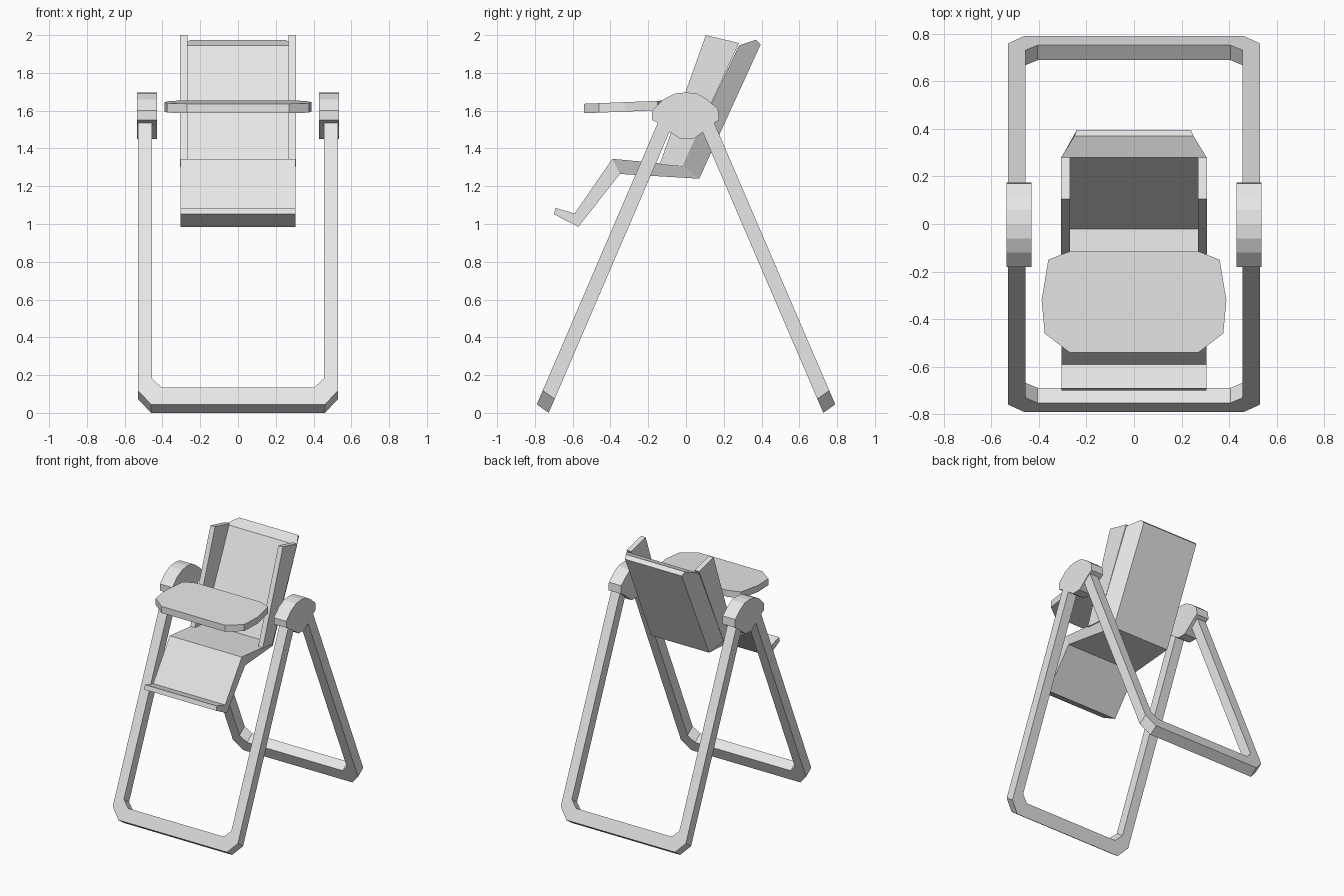
import bpy
import bmesh
from mathutils import Vector

cube = bpy.data.objects.get("Cube")
if cube:
    bpy.data.objects.remove(cube, do_unlink=True)

grey = bpy.data.materials.new("light_grey")
grey.use_nodes = True
grey.diffuse_color = (0.8, 0.8, 0.8, 1)
grey.node_tree.nodes["Principled BSDF"].inputs["Base Color"].default_value = (0.8, 0.8, 0.8, 1)


def finish(name, bm):
    bmesh.ops.recalc_face_normals(bm, faces=bm.faces)
    mesh = bpy.data.meshes.new(name)
    bm.to_mesh(mesh)
    bm.free()
    mesh.materials.append(grey)
    obj = bpy.data.objects.new(name, mesh)
    bpy.context.collection.objects.link(obj)
    return obj


def extrude(name, points, offset):
    """Flat outline pushed along an offset vector."""
    bm = bmesh.new()
    face = bm.faces.new([bm.verts.new(p) for p in points])
    result = bmesh.ops.extrude_face_region(bm, geom=[face], use_keep_orig=True)
    verts = [g for g in result["geom"] if isinstance(g, bmesh.types.BMVert)]
    bmesh.ops.translate(bm, verts=verts, vec=Vector(offset))
    return finish(name, bm)


def side_profile(name, profile, x0, x1):
    return extrude(name, [(x0, y, z) for y, z in profile], (x1 - x0, 0, 0))


def loft(name, section):
    """Symmetric solid: side profile with its own half width at each point."""
    bm = bmesh.new()
    left = [bm.verts.new((w, y, z)) for w, y, z in section]
    right = [bm.verts.new((-w, y, z)) for w, y, z in section]
    bm.faces.new(left)
    bm.faces.new(right)
    n = len(section)
    for i in range(n):
        j = (i + 1) % n
        bm.faces.new((left[i], left[j], right[j], right[i]))
    return finish(name, bm)


# Leg frames: two leaning U shapes with chamfered corners
outer = [(0.53, 1.64), (0.53, 0.08), (0.46, 0)]
inner = [(0.405, 0.098), (0.455, 0.15), (0.455, 1.64)]
half = outer + [(-x, v) for x, v in reversed(outer)]
outline = half + [(-x, v) for x, v in reversed(inner)][0:3] + inner
for name, s in (("front_leg_frame", 1), ("back_leg_frame", -1)):
    pts = [(x, s * (-0.79 + 0.395 * v), 0.045 + 0.919 * v) for x, v in outline]
    extrude(name, pts, (0, s * 0.063, -0.045))

# Hinge covers at the top of the legs
hub = [(-0.18, 1.6), (-0.12, 1.66), (-0.06, 1.69), (0, 1.697), (0.06, 1.69),
       (0.11, 1.66), (0.17, 1.61), (0.175, 1.55), (0.14, 1.53), (0.08, 1.48),
       (0.04, 1.45), (-0.03, 1.45), (-0.08, 1.485), (-0.14, 1.53), (-0.18, 1.55)]
side_profile("left_hinge", hub, 0.43, 0.535)
side_profile("right_hinge", hub, -0.535, -0.43)

# Footrest with upturned lip
side_profile("footrest", [(-0.69, 1.085), (-0.7, 1.052), (-0.57, 0.985), (-0.35, 1.265),
                          (-0.39, 1.345), (-0.59, 1.055)], -0.305, 0.305)

# Seat narrowing underneath towards the back
loft("seat", [(0.305, -0.39, 1.345), (0.305, -0.35, 1.265),
              (0.245, 0.07, 1.24), (0.305, -0.02, 1.31)])

# Backrest, narrower at the rear
loft("backrest", [(0.305, -0.02, 1.31), (0.245, 0.07, 1.24),
                  (0.24, 0.395, 1.95), (0.25, 0.37, 1.975), (0.305, 0.28, 1.945)])

# Side wings of the backrest
wing = [(0.105, 2.0), (0.28, 1.958), (-0.02, 1.305), (-0.14, 1.315)]
side_profile("left_wing", wing, 0.268, 0.307)
side_profile("right_wing", wing, -0.307, -0.268)

# Tray, tipped slightly forwards
rim = [(0.27, -0.54), (0.375, -0.46), (0.388, -0.32), (0.36, -0.15), (0.27, -0.115)]
rim += [(-x, y) for x, y in reversed(rim)]
extrude("tray", [(x, y, 1.608 + 0.04 * y) for x, y in rim], (0, 0, 0.05))
